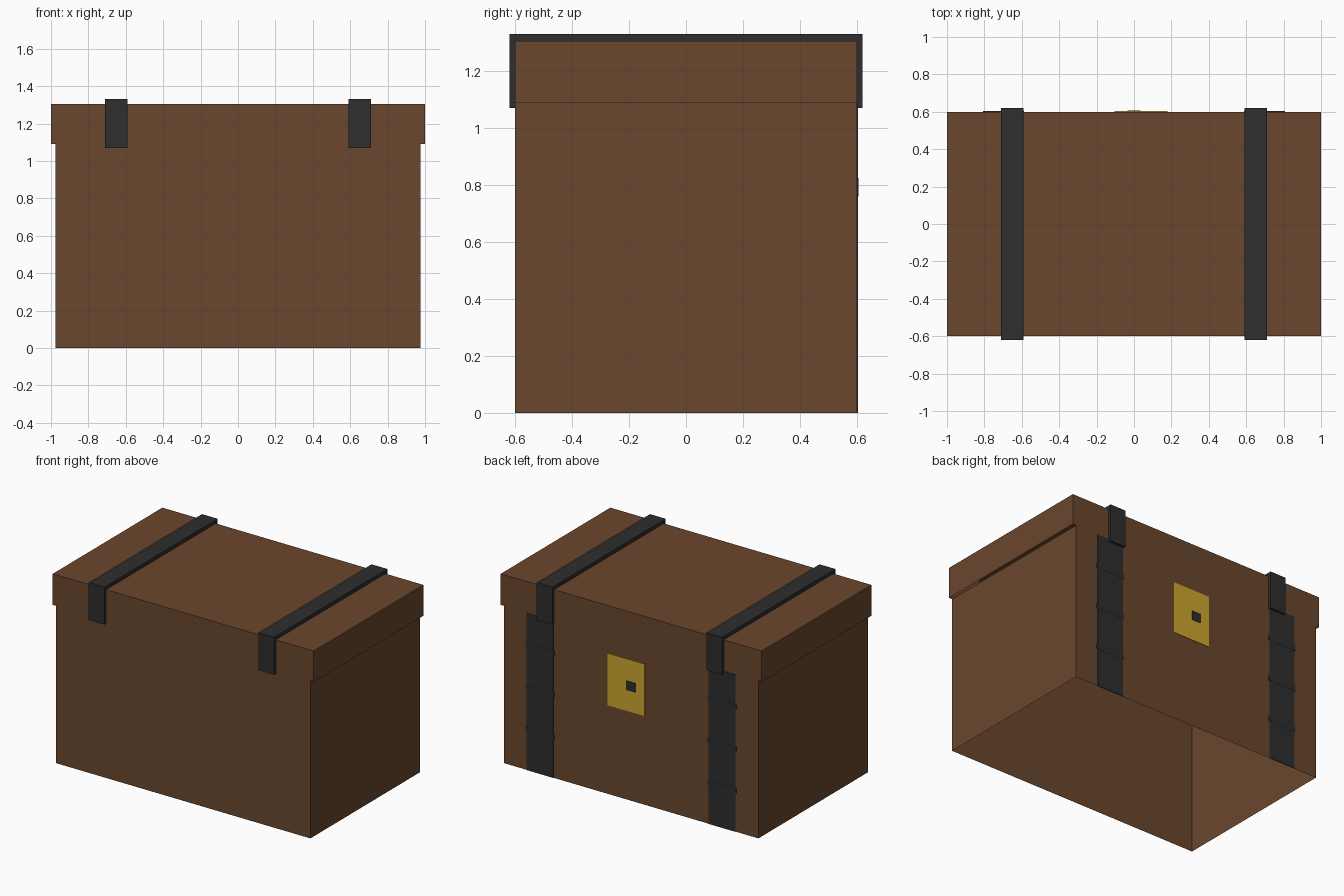
import bpy, bmesh

if "Cube" in bpy.data.objects:
    bpy.data.objects.remove(bpy.data.objects["Cube"])


def material(name, rgb):
    m = bpy.data.materials.new(name)
    m.diffuse_color = [((c / 255 + 0.055) / 1.055) ** 2.4 for c in rgb] + [1]
    m.use_nodes = True
    m.node_tree.nodes["Principled BSDF"].inputs["Base Color"].default_value = m.diffuse_color
    return m


WOOD = material("brown wood", (106, 71, 45))
IRON = material("dark iron", (46, 46, 46))
GOLD = material("gold", (204, 166, 45))


def box(name, lo, hi, mat, open_faces=()):
    """Axis-aligned box; open_faces lists the z directions (-1, 1) left open."""
    bm = bmesh.new()
    bmesh.ops.create_cube(bm, size=1)
    for v in bm.verts:
        v.co = [lo[i] + (v.co[i] + 0.5) * (hi[i] - lo[i]) for i in range(3)]
    bm.normal_update()
    gone = [f for f in bm.faces if round(f.normal.z) in open_faces and abs(f.normal.z) > 0.9]
    if gone:
        bmesh.ops.delete(bm, geom=gone, context='FACES')
    return finish(name, bm, mat)


def finish(name, bm, mat):
    me = bpy.data.meshes.new(name)
    bm.to_mesh(me)
    bm.free()
    me.materials.append(mat)
    ob = bpy.data.objects.new(name, me)
    bpy.context.collection.objects.link(ob)
    return ob


def strap(name, x, half):
    """U-shaped band folded over the lid, extruded along x."""
    profile = [(-0.62, 1.07), (-0.62, 1.33), (0.62, 1.33), (0.62, 1.07),
               (0.6, 1.07), (0.6, 1.305), (-0.6, 1.305), (-0.6, 1.07)]
    bm = bmesh.new()
    face = bm.faces.new([bm.verts.new((x - half, y, z)) for y, z in profile])
    ext = bmesh.ops.extrude_face_region(bm, geom=[face], use_keep_orig=True)
    moved = [g for g in ext["geom"] if isinstance(g, bmesh.types.BMVert)]
    bmesh.ops.translate(bm, verts=moved, vec=(2 * half, 0, 0))
    bmesh.ops.recalc_face_normals(bm, faces=bm.faces)
    return finish(name, bm, IRON)


# Open shells of the trunk: walls and overhanging lid
box("body", (-0.975, -0.6, 0), (0.975, 0.6, 1.09), WOOD, (-1, 1))
box("lid", (-1, -0.6, 1.09), (1, 0.6, 1.305), WOOD, (-1,))

# Straps over the lid, iron bands and their small rivet bars on the back
for side, s in (("right", 1), ("left", -1)):
    strap(side + "_lid_strap", 0.65 * s, 0.06)
    x = 0.698 * s
    box(side + "_back_band", (x - 0.102, 0.599, 0), (x + 0.102, 0.603, 1.088), IRON)
    for i, z in enumerate((0.285, 0.575, 0.865)):
        box(f"{side}_band_rivet_{i + 1}", (x - 0.109, 0.599, z - 0.017),
            (x + 0.109, 0.604, z + 0.017), IRON)

# Lock plate and keyhole on the back
box("lock_plate", (-0.105, 0.599, 0.615), (0.18, 0.603, 0.975), GOLD)
box("keyhole", (-0.034, 0.6, 0.76), (0.034, 0.606, 0.825), IRON)
